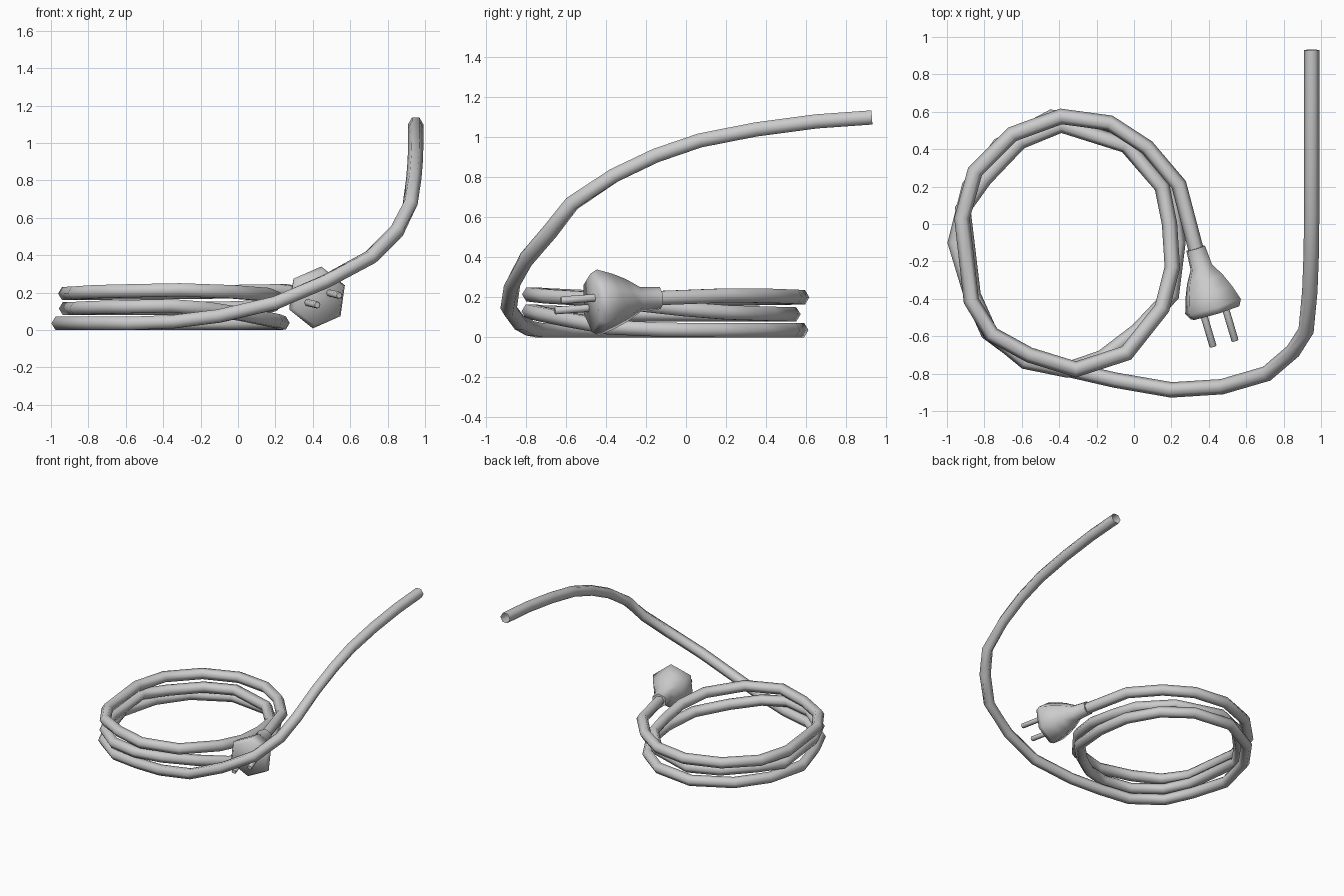
import bpy, bmesh, math
from mathutils import Vector

if "Cube" in bpy.data.objects:
    bpy.data.objects.remove(bpy.data.objects["Cube"])

UP = Vector((0, 0, 1))
R = 0.041


def make_object(name, bm, angle):
    bmesh.ops.recalc_face_normals(bm, faces=bm.faces)
    me = bpy.data.meshes.new(name)
    bm.to_mesh(me)
    bm.free()
    ob = bpy.data.objects.new(name, me)
    bpy.context.collection.objects.link(ob)
    bpy.ops.object.select_all(action='DESELECT')
    ob.select_set(True)
    bpy.context.view_layer.objects.active = ob
    bpy.ops.object.shade_smooth_by_angle(angle=math.radians(angle))
    return ob


def skin(bm, rings, cap):
    # Bridge consecutive rings of points, optionally closing both ends
    loops = [[bm.verts.new(p) for p in ring] for ring in rings]
    n = len(loops[0])
    for a, b in zip(loops, loops[1:]):
        for i in range(n):
            j = (i + 1) % n
            bm.faces.new((a[i], a[j], b[j], b[i]))
    if cap:
        bm.faces.new(loops[0])
        bm.faces.new(loops[-1])


def ring(centre, axis, r, n, roll=0.0, stretch=1.0):
    side = UP.cross(axis).normalized()
    top = axis.cross(side).normalized()
    angles = [roll + 2 * math.pi * i / n for i in range(n)]
    return [centre + side * (math.cos(a) * r * stretch) + top * (math.sin(a) * r)
            for a in angles]


# Cable: raised tail, then three stacked turns, then the plug
tail = [(.95, .93, 1.1), (.95, .65, 1.08), (.95, .35, 1.04), (.95, .07, .985),
        (.948, -.15, .91), (.94, -.36, .81), (.92, -.57, .67), (.85, -.68, .53),
        (.71, -.80, .39), (.47, -.87, .26), (.20, -.887, .145), (-.10, -.835, .075)]
turn_low = [(-.34, -.78, .045), (-.57, -.735, .036), (-.78, -.58, .036),
            (-.87, -.38, .036), (-.955, -.10, .036), (-.88, .20, .036),
            (-.72, .42, .036), (-.44, .57, .036), (-.13, .53, .036),
            (.07, .38, .036), (.20, .15, .036), (.235, -.10, .038),
            (.20, -.38, .05), (.02, -.57, .085), (-.17, -.715, .115)]
turn_mid = [(-.36, -.78, .13), (-.58, -.735, .125), (-.77, -.58, .12),
            (-.86, -.38, .115), (-.915, .08, .115), (-.80, .24, .115),
            (-.61, .44, .115), (-.39, .53, .115), (-.04, .42, .118),
            (.15, .20, .125), (.19, 0, .14), (.205, -.23, .165)]
turn_top = [(.15, -.45, .19), (-.04, -.69, .205), (-.31, -.777, .215),
            (-.56, -.70, .21), (-.76, -.59, .205), (-.87, -.41, .197),
            (-.92, .03, .195), (-.85, .28, .195), (-.65, .48, .198),
            (-.39, .575, .2), (-.13, .54, .203), (.07, .41, .208),
            (.24, .21, .21), (.335, -.15, .196)]
path = [Vector(p) for p in tail + turn_low + turn_mid + turn_top]

rings = []
for i, p in enumerate(path):
    d0 = (p - path[max(i - 1, 0)]).normalized()
    d1 = (path[min(i + 1, len(path) - 1)] - p).normalized()
    axis = (d0 + d1).normalized()
    bend = max(d0.dot(axis), d1.dot(axis)) if d0.length and d1.length else 1.0
    rings.append(ring(p, axis, R, 6, 0, 1 / bend))
bm = bmesh.new()
skin(bm, rings, False)
make_object("cable", bm, 75)

# Plug body: six-sided flare around a slightly tilted axis
start = Vector((.33, -.13, .197))
axis = Vector((.285, -.957, -.07)).normalized()
roll = math.radians(23)
profile = [(0, .056), (.105, .064), (.175, .108), (.245, .14), (.325, .167), (.36, .147)]
# The ring's side vector points away from +x here or toward it; keep its frame for the prongs
bm = bmesh.new()
side = UP.cross(axis).normalized()
skin(bm, [ring(start + axis * t, axis, r, 6, roll) for t, r in profile], True)
make_object("plug_body", bm, 65)

# Two prongs, in line with the rolled face
top = axis.cross(side)
across = side * math.cos(roll) + top * math.sin(roll)
for name, s in (("prong_left", -1), ("prong_right", 1)):
    base = start + across * (.066 * s)
    bm = bmesh.new()
    skin(bm, [ring(base + axis * t, axis, r, 8)
              for t, r in ((.34, .019), (.53, .019), (.535, .015))], True)
    make_object(name, bm, 50)
